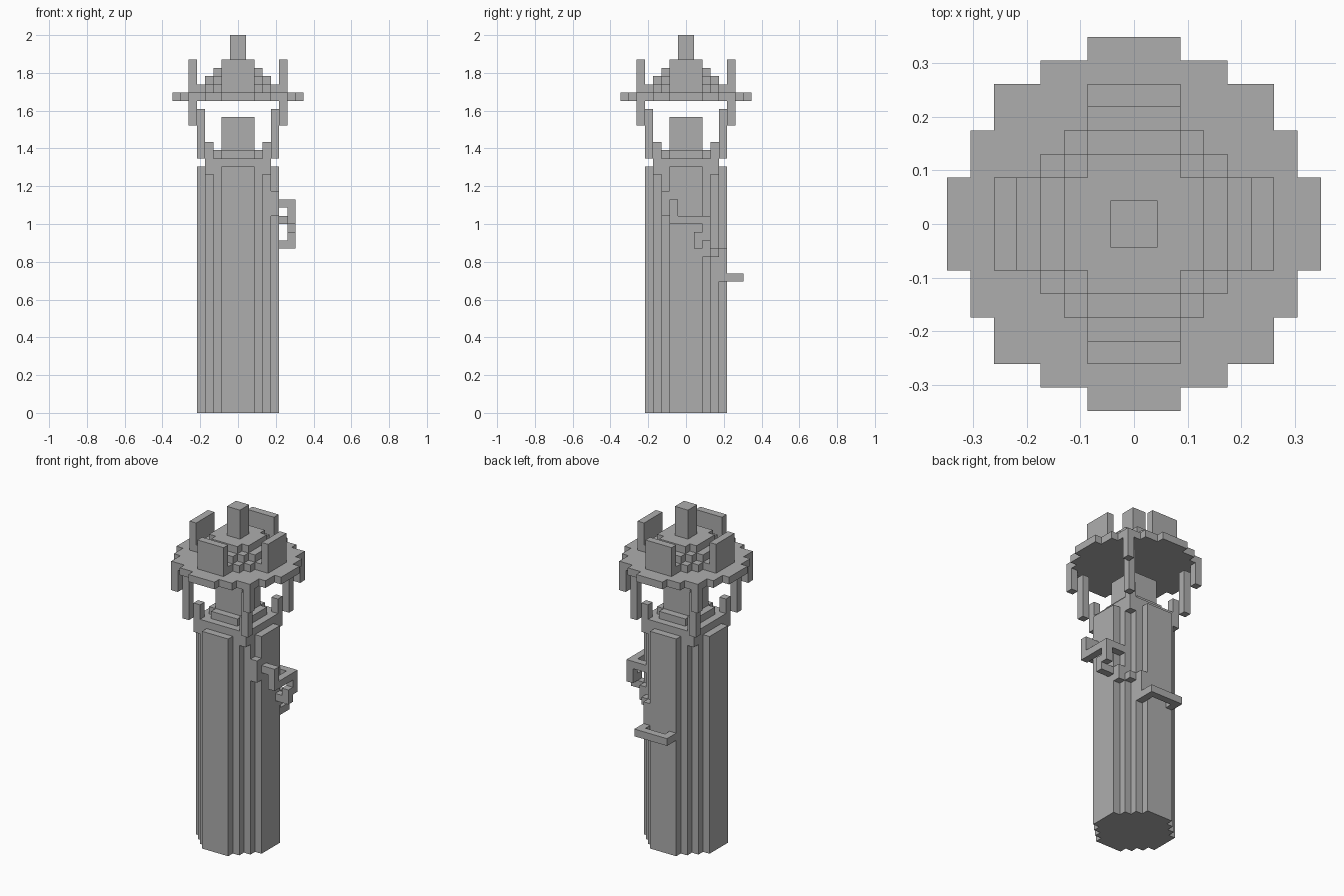
import bpy, bmesh
from itertools import product
from mathutils import Vector

U = 2 / 46  # edge length of one block

cube = bpy.data.objects.get("Cube")
if cube:
    bpy.data.objects.remove(cube, do_unlink=True)

stone = bpy.data.materials.new("grey stone")
stone.use_nodes = True
GREY = (0.42, 0.42, 0.42, 1)
stone.diffuse_color = GREY
stone.node_tree.nodes["Principled BSDF"].inputs["Base Color"].default_value = GREY


def finish(name, bm):
    """Scale block units to world units and link the part."""
    bmesh.ops.scale(bm, vec=(U, U, U), verts=bm.verts)
    bmesh.ops.recalc_face_normals(bm, faces=bm.faces)
    mesh = bpy.data.meshes.new(name)
    bm.to_mesh(mesh)
    bm.free()
    mesh.materials.append(stone)
    obj = bpy.data.objects.new(name, mesh)
    bpy.context.collection.objects.link(obj)
    return obj


def stepped(name, corners, z0, z1):
    """Extrude a stepped round outline, given its outer corners in one quadrant."""
    quarter = []
    for i, (x, y) in enumerate(corners):
        quarter.append((x, y))
        if i + 1 < len(corners):
            quarter.append((corners[i + 1][0], y))
    outline = []
    for _ in range(4):
        outline += quarter
        quarter = [(-y, x) for x, y in quarter]
    bm = bmesh.new()
    base = bm.faces.new([bm.verts.new((x, y, z0)) for x, y in outline])
    top = bmesh.ops.extrude_face_region(bm, geom=[base], use_keep_orig=True)["geom"]
    bmesh.ops.translate(bm, vec=(0, 0, z1 - z0),
                        verts=[v for v in top if isinstance(v, bmesh.types.BMVert)])
    return finish(name, bm)


def blocks(name, boxes):
    """Merge boxes (low corner, high corner) into one outer skin."""
    cells = set()
    for lo, hi in boxes:
        cells |= set(product(*(range(a, b) for a, b in zip(lo, hi))))
    bm = bmesh.new()
    for cell in cells:
        for axis, side in product(range(3), (0, 1)):
            near = list(cell)
            near[axis] += 2 * side - 1
            if tuple(near) in cells:
                continue
            start = Vector(cell)
            start[axis] += side
            a, b = Vector((0, 0, 0)), Vector((0, 0, 0))
            a[(axis + 1) % 3] = b[(axis + 2) % 3] = 1
            ring = [start, start + a, start + a + b, start + b]
            if not side:
                ring.reverse()
            bm.faces.new([bm.verts.new(p) for p in ring])
    bmesh.ops.remove_doubles(bm, verts=bm.verts, dist=0.01)
    bmesh.ops.dissolve_limit(bm, angle_limit=0.01, verts=bm.verts, edges=bm.edges)
    return finish(name, bm)


def at_corners(name, inner, z0, z1):
    """Put a one-block post on each of the four diagonals."""
    for sx, sy in product((1, -1), repeat=2):
        x = inner if sx > 0 else -inner - 1
        y = inner if sy > 0 else -inner - 1
        side = ("back_" if sy > 0 else "front_") + ("left_" if sx > 0 else "right_")
        blocks(side + name, [((x, y, z0), (x + 1, y + 1, z1))])


# Shaft and gallery floor
stepped("tower_shaft", [(5, 2), (4, 3), (3, 4), (2, 5)], 0, 29)
stepped("shaft_collar", [(5, 2), (4, 4), (2, 5)], 29, 30)
stepped("gallery_floor", [(4, 4)], 30, 31)

# Lamp
stepped("lamp_base", [(3, 2), (2, 3)], 31, 32)
stepped("lamp", [(2, 2)], 32, 36)

# Supports climbing outwards to the roof
at_corners("gallery_post", 3, 31, 33)
at_corners("roof_post", 4, 31, 37)
at_corners("roof_bracket", 5, 35, 38)

# Roof
stepped("roof_brim", [(8, 2), (7, 4), (6, 6), (4, 7), (2, 8)], 38, 39)
stepped("roof_lower_step", [(5, 2), (4, 3), (3, 4), (2, 5)], 39, 40)
stepped("roof_middle_step", [(4, 2), (3, 3), (2, 4)], 40, 41)
stepped("roof_upper_step", [(3, 2), (2, 3)], 41, 42)
stepped("roof_spire", [(1, 1)], 42, 46)

# Upright plates on the four sides of the roof
for name, s in (("left", 5), ("right", -6)):
    blocks(name + "_roof_plate", [((s, -2, 39), (s + 1, 2, 43))])
for name, s in (("back", 5), ("front", -6)):
    blocks(name + "_roof_plate", [((-2, s, 39), (2, s + 1, 43))])

# Vine winding down around the side and back
blocks("upper_vine", [
    ((4, -3, 24), (5, -2, 27)),
    ((5, -2, 25), (7, -1, 26)),
    ((6, -2, 23), (7, -1, 26)),
    ((6, -2, 23), (7, 3, 24)),
    ((4, 2, 23), (7, 3, 24)),
    ((6, 2, 21), (7, 3, 24)),
    ((6, 1, 21), (7, 3, 22)),
    ((5, 1, 20), (7, 2, 21)),
    ((6, 1, 20), (7, 2, 22)),
])
blocks("lower_vine", [
    ((4, 2, 19), (5, 3, 21)),
    ((3, 3, 19), (4, 4, 20)),
    ((2, 4, 16), (3, 5, 20)),
    ((2, 4, 16), (3, 7, 17)),
    ((-2, 6, 16), (3, 7, 17)),
    ((-2, 5, 16), (-1, 7, 17)),
])
